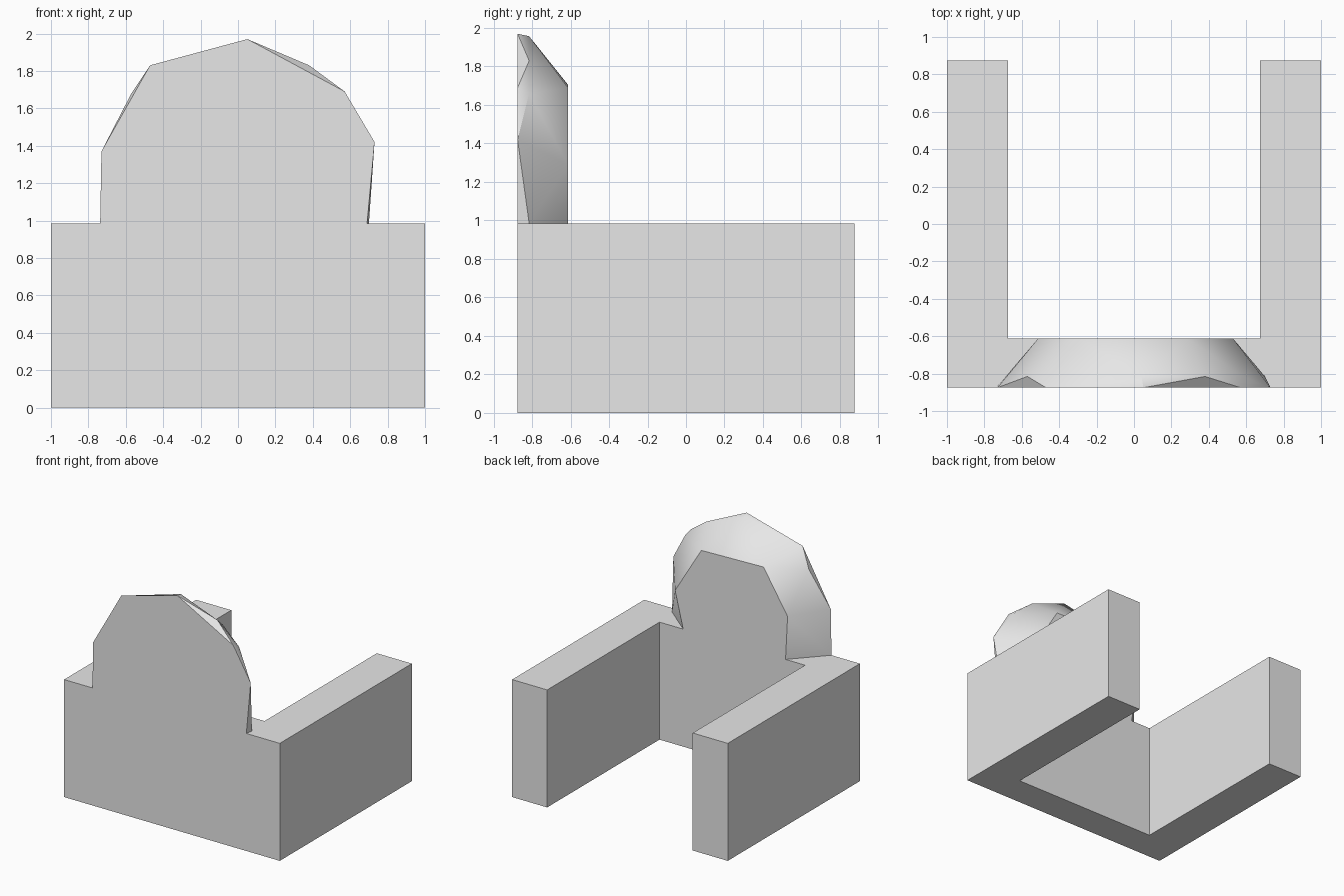
import bpy
import bmesh

cube = bpy.data.objects.get("Cube")
if cube:
    bpy.data.objects.remove(cube, do_unlink=True)

stone = bpy.data.materials.new("pale_grey_stone")
stone.use_nodes = True
colour = (0.8, 0.8, 0.8, 1)
stone.diffuse_color = colour
stone.node_tree.nodes["Principled BSDF"].inputs["Base Color"].default_value = colour

DEPTH = 0.875      # half depth of the walls
INNER = 0.675      # inner face of the side walls
BACK = -0.613      # rear face of the front wall
TOP = 0.985        # wall height


def add_object(name, bm):
    bmesh.ops.recalc_face_normals(bm, faces=bm.faces)
    mesh = bpy.data.meshes.new(name)
    bm.to_mesh(mesh)
    bm.free()
    mesh.materials.append(stone)
    obj = bpy.data.objects.new(name, mesh)
    bpy.context.collection.objects.link(obj)
    return obj


# U-shaped wall: half outline mirrored across x, then extruded upwards
half = [(1, -DEPTH), (1, DEPTH), (INNER, DEPTH), (INNER, BACK)]
outline = half + [(-x, y) for x, y in reversed(half)]
bm = bmesh.new()
base = bm.faces.new([bm.verts.new((x, y, 0)) for x, y in outline])
ext = bmesh.ops.extrude_face_region(bm, geom=[base], use_keep_orig=True)
top_verts = [g for g in ext["geom"] if isinstance(g, bmesh.types.BMVert)]
bmesh.ops.translate(bm, verts=top_verts, vec=(0, 0, TOP))
add_object("u_shaped_wall", bm)

# Faceted boulder: flat front and rear slices with a rough rim between them
slices = {
    -DEPTH: [(0.69, TOP), (0.73, 1.42), (0.57, 1.69), (0.05, 1.97),
             (-0.47, 1.83), (-0.73, 1.37), (-0.737, TOP)],
    -0.815: [(0.70, TOP), (0.58, 1.66), (0.38, 1.83), (0.04, 1.957),
             (-0.57, 1.68)],
    BACK: [(0.455, TOP), (0.53, 1.29), (0.287, 1.69), (-0.29, 1.705),
           (-0.513, 1.35), (-0.494, TOP)],
}
bm = bmesh.new()
for y, points in slices.items():
    for x, z in points:
        bm.verts.new((x, y, z))
bmesh.ops.convex_hull(bm, input=bm.verts[:])
bmesh.ops.dissolve_limit(bm, angle_limit=0.01, verts=bm.verts[:], edges=bm.edges[:])

# Open the underside where the boulder joins the wall
bm.normal_update()
under = [f for f in bm.faces if all(v.co.z < TOP + 0.001 for v in f.verts)]
bmesh.ops.delete(bm, geom=under, context='FACES')
boulder = add_object("boulder_headpiece", bm)

bpy.ops.object.select_all(action='DESELECT')
boulder.select_set(True)
bpy.context.view_layer.objects.active = boulder
bpy.ops.object.shade_smooth_by_angle(angle=0.52)
